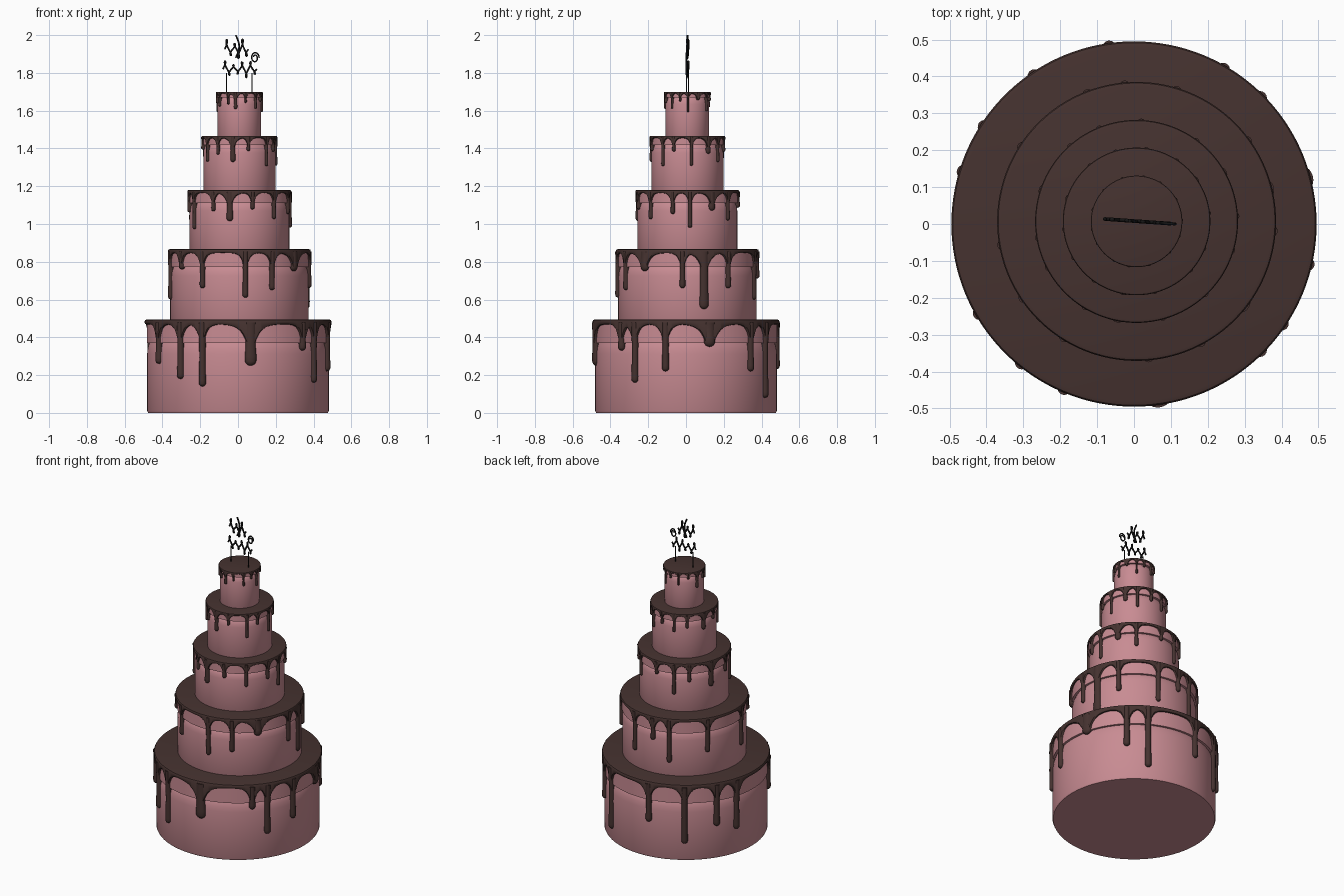
import bpy, bmesh, math, random
from math import sin, cos, radians, pi

if "Cube" in bpy.data.objects:
    bpy.data.objects.remove(bpy.data.objects["Cube"])

random.seed(4)


def material(name, rgb):
    m = bpy.data.materials.new(name)
    m.diffuse_color = (*rgb, 1)
    m.use_nodes = True
    m.node_tree.nodes["Principled BSDF"].inputs["Base Color"].default_value = m.diffuse_color
    return m


PINK = material("pink_icing", (0.58, 0.26, 0.29))
CHOC = material("chocolate", (0.06, 0.032, 0.029))
BLACK = material("black_topper", (0.008, 0.008, 0.008))


def finish(bm, name, mat, x):
    bmesh.ops.recalc_face_normals(bm, faces=bm.faces[:])
    me = bpy.data.meshes.new(name)
    bm.to_mesh(me)
    bm.free()
    me.materials.append(mat)
    ob = bpy.data.objects.new(name, me)
    ob.location = (x, x, 0)
    bpy.context.collection.objects.link(ob)
    bpy.ops.object.select_all(action='DESELECT')
    ob.select_set(True)
    bpy.context.view_layer.objects.active = ob
    bpy.ops.object.shade_smooth_by_angle(angle=radians(40))


def loft(bm, rings):
    """Join closed rings of points and cap both ends."""
    vs = [[bm.verts.new(p) for p in ring] for ring in rings]
    n = len(vs[0])
    for a, b in zip(vs, vs[1:]):
        for i in range(n):
            j = (i + 1) % n
            bm.faces.new((a[i], a[j], b[j], b[i]))
    bm.faces.new(vs[0])
    bm.faces.new(vs[-1])


def circle(r, heights):
    n = len(heights)
    return [(r * cos(2 * pi * i / n), r * sin(2 * pi * i / n), z) for i, z in enumerate(heights)]


def sponge(name, r, z0, zl, z1, x):
    # Body with a softened upper edge, then a separate band under the glaze
    bm = bmesh.new()
    d = .16 * (zl - z0)
    prof = [(r - .005, z0), (r, z0 + .01), (r, zl - d)]
    prof += [(r - .012 * q * q, zl - d * (1 - q)) for q in (.5, .8, 1)]
    prof += [(r + .002, zl), (r + .002, z1)]
    loft(bm, [circle(a, [z] * 128) for a, z in prof])
    finish(bm, name, PINK, x)


def glaze(name, R, rs, top, w, drips, x):
    # Scalloped lower edge: webs that swell where each drip leaves the rim
    bm = bmesh.new()
    n = 480
    t = R - rs
    edge = []
    for i in range(n):
        low = 0
        for ang, tip, k in drips:
            diff = abs((2 * pi * i / n - radians(ang) + pi) % (2 * pi) - pi) * R
            depth = min(4.2 * w * k ** .5, .75 * (top - tip))
            low = max(low, depth * math.exp(-max(0, diff / (w * k) - .7) / 1.1))
        edge.append(top - 1.4 * w - low)
    e = .5 * w
    flat = [top] * n
    loft(bm, [circle(R - 1.5 * e, flat), circle(R - .4 * e, [z - .3 * e for z in flat]),
              circle(R, [z - e for z in flat]), circle(R, [z + e for z in edge]),
              circle(R - .3 * t, [z + .3 * e for z in edge]), circle(rs - .004, edge),
              circle(rs - .004, [z - e for z in flat])])
    # Hanging drips: flattened rods with a slightly swollen round tip
    for ang, tip, k in drips:
        a, ww, depth = radians(ang), w * k, t + .35 * w
        z0 = top - .8 * w
        length = z0 - tip
        prof = [(1, z0), (.86, z0 - .55 * length), (1, tip + min(1.6 * ww, .4 * length))]
        prof += [(cos(q * pi / 12.3), tip + ww * (1 - sin(q * pi / 12.3))) for q in range(1, 7)]
        rings = []
        for s, z in prof:
            pts = []
            for i in range(20):
                b = 2 * pi * i / 20
                u, v = rs + s * depth * cos(b), s * ww * sin(b)
                pts.append((u * cos(a) - v * sin(a), u * sin(a) + v * cos(a), z))
            rings.append(pts)
        loft(bm, rings)
    finish(bm, name, CHOC, x)


# Drips of the two big tiers: angle -> tip height; WIDE marks the broad ones
BIG = {1: {210: .26, 231: .18, 247: .14, 278: .25, 315: .33, 326: .16, 347: .22,
           15: .35, 45: .22, 60: .08, 98: .23, 124: .11, 147: .21, 163: .16},
       2: {190: .6, 214: .76, 238: .66, 275: .61, 298: .65, 322: .75, 356: .66,
           14: .55, 36: .66, 73: .6, 95: .71, 111: .58, 147: .64}}
WIDE = {1: (278, 15), 2: (322, 14)}


def random_drips(top, drop, count, first):
    out = []
    for i in range(count):
        fall = drop * (random.uniform(.8, 1.15) if i % 2 == 0 else random.uniform(.45, .7))
        out.append((first + 360 * i / count + random.uniform(-5, 5), top - fall,
                    1.5 if i % 5 == 0 else 1))
    return out


# Stacked tiers: radius and top height
base = 0
for i, (R, top) in enumerate([(.495, .495), (.378, .867), (.275, 1.18), (.2, 1.467), (.124, 1.7)], 1):
    x = 0 if i == 1 else .007
    if i in BIG:
        drips = [(a, z, 1.6 if a in WIDE[i] else 1) for a, z in BIG[i].items()]
    else:
        drips = random_drips(top, .07 + .6 * (R - .08), 14, 263)
    rs = R - .006 - .016 * R
    sponge(f"tier_{i}_sponge", rs, base, top - .25 * R, top - .008, x)
    glaze(f"tier_{i}_glaze", R, rs, top, .002 + .035 * R, drips, x)
    base = top - .015


# Topper: flat filigree of abstract waves and a curl, on two sticks
def filigree(name, path, rad, steps=60):
    cu = bpy.data.curves.new(name, 'CURVE')
    cu.dimensions = '3D'
    cu.bevel_depth = rad
    cu.bevel_resolution = 1
    cu.use_fill_caps = True
    sp = cu.splines.new('POLY')
    sp.points.add(steps)
    for k, p in enumerate(sp.points):
        px, pz = path(k / steps)
        p.co = (px, .008 - .07 * px, pz, 1)
    cu.materials.append(BLACK)
    bpy.context.collection.objects.link(bpy.data.objects.new(name, cu))


def wave(x0, x1, z0, amp, turns):
    return lambda t: (x0 + (x1 - x0) * t + .008 * sin(4 * pi * turns * t),
                      z0 + amp * (.75 + .25 * cos(9 * t)) * sin(2 * pi * turns * t))


filigree("topper_upper_wave", wave(-.07, .055, 1.925, .055, 3), .005)
filigree("topper_peak", lambda t: (-.012 + .018 * sin(pi * t), 1.88 + .12 * t), .005)
filigree("topper_lower_wave", wave(-.08, .1, 1.82, .045, 4), .005)
filigree("topper_curl", lambda t: (.09 + .022 * (1 - .6 * t) * cos(9 * t),
                                   1.88 + .03 * (1 - .6 * t) * sin(9 * t)), .004)
for side, sx in (("left", -.06), ("right", .075)):
    filigree(f"topper_stick_{side}", lambda t: (sx, 1.68 + .12 * t), .003, 1)
